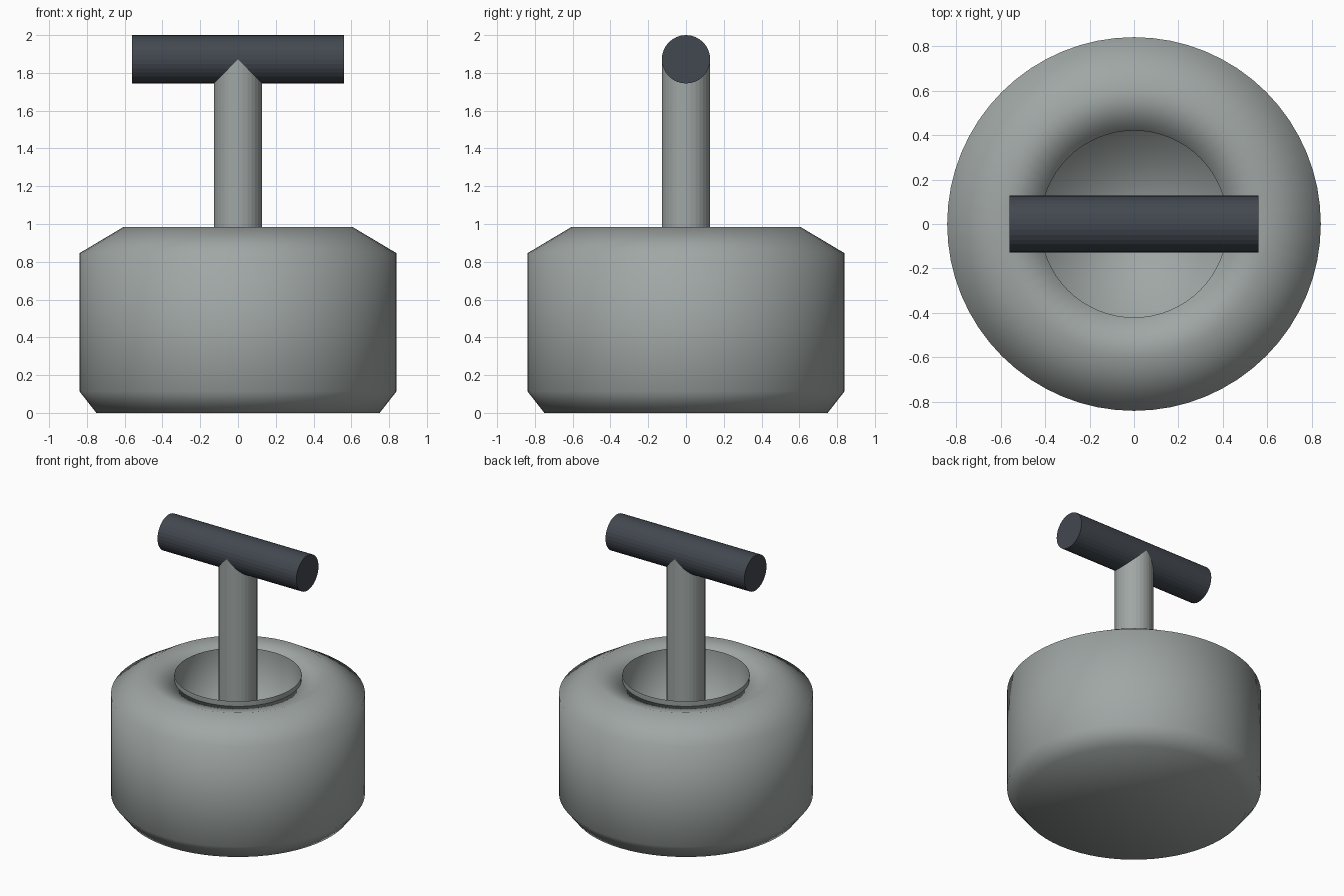
import bpy, bmesh, math
from mathutils import Matrix

if "Cube" in bpy.data.objects:
    bpy.data.objects.remove(bpy.data.objects["Cube"])


def material(name, colour):
    mat = bpy.data.materials.new(name)
    mat.use_nodes = True
    mat.diffuse_color = (*colour, 1)
    mat.node_tree.nodes["Principled BSDF"].inputs["Base Color"].default_value = (*colour, 1)
    return mat


GREY = material("warm grey", (0.35, 0.385, 0.375))
DARK = material("dark slate", (0.055, 0.065, 0.08))


def finish(bm, name, mat, smooth):
    mesh = bpy.data.meshes.new(name)
    for face in bm.faces:
        face.smooth = smooth
    bm.to_mesh(mesh)
    bm.free()
    mesh.materials.append(mat)
    obj = bpy.data.objects.new(name, mesh)
    bpy.context.collection.objects.link(obj)
    return obj


def lathe(name, profile, mat, cap_first=False, cap_last=False, steps=64):
    """Revolve a (radius, height) profile, with optional single-face caps."""
    bm = bmesh.new()
    turns = [2 * math.pi * i / steps for i in range(steps)]
    rings = [[bm.verts.new((r * math.cos(a), r * math.sin(a), z)) for a in turns]
             for r, z in profile]
    for low, high in zip(rings, rings[1:]):
        for i in range(steps):
            j = (i + 1) % steps
            bm.faces.new((low[i], low[j], high[j], high[i]))
    if cap_first:
        bm.faces.new(rings[0][::-1])
    if cap_last:
        bm.faces.new(rings[-1])
    return finish(bm, name, mat, True)


def rod(name, radius, length, matrix, mat):
    bm = bmesh.new()
    bmesh.ops.create_cone(bm, cap_ends=True, segments=32, radius1=radius,
                          radius2=radius, depth=length, matrix=matrix)
    return finish(bm, name, mat, False)


# Rounded drum with a sunken throat
lathe("body", [(0.75, 0), (0.84, 0.115), (0.84, 0.845), (0.605, 0.985),
               (0.42, 0.945), (0.43, 0.5)], GREY, cap_first=True)

# Cup lining the throat, its lip standing just above the groove
lathe("cup", [(0.42, 0.982), (0.42, 0.5)], GREY, cap_last=True)

# T-shaped handle
FLOOR, BAR_Z, RADIUS = 0.49, 1.872, 0.128
rod("post", RADIUS, BAR_Z - FLOOR,
    Matrix.Translation((0, 0, (BAR_Z + FLOOR) / 2)), GREY)
rod("grip", RADIUS, 1.12,
    Matrix.Translation((0, 0, BAR_Z)) @ Matrix.Rotation(math.pi / 2, 4, 'Y'), DARK)
